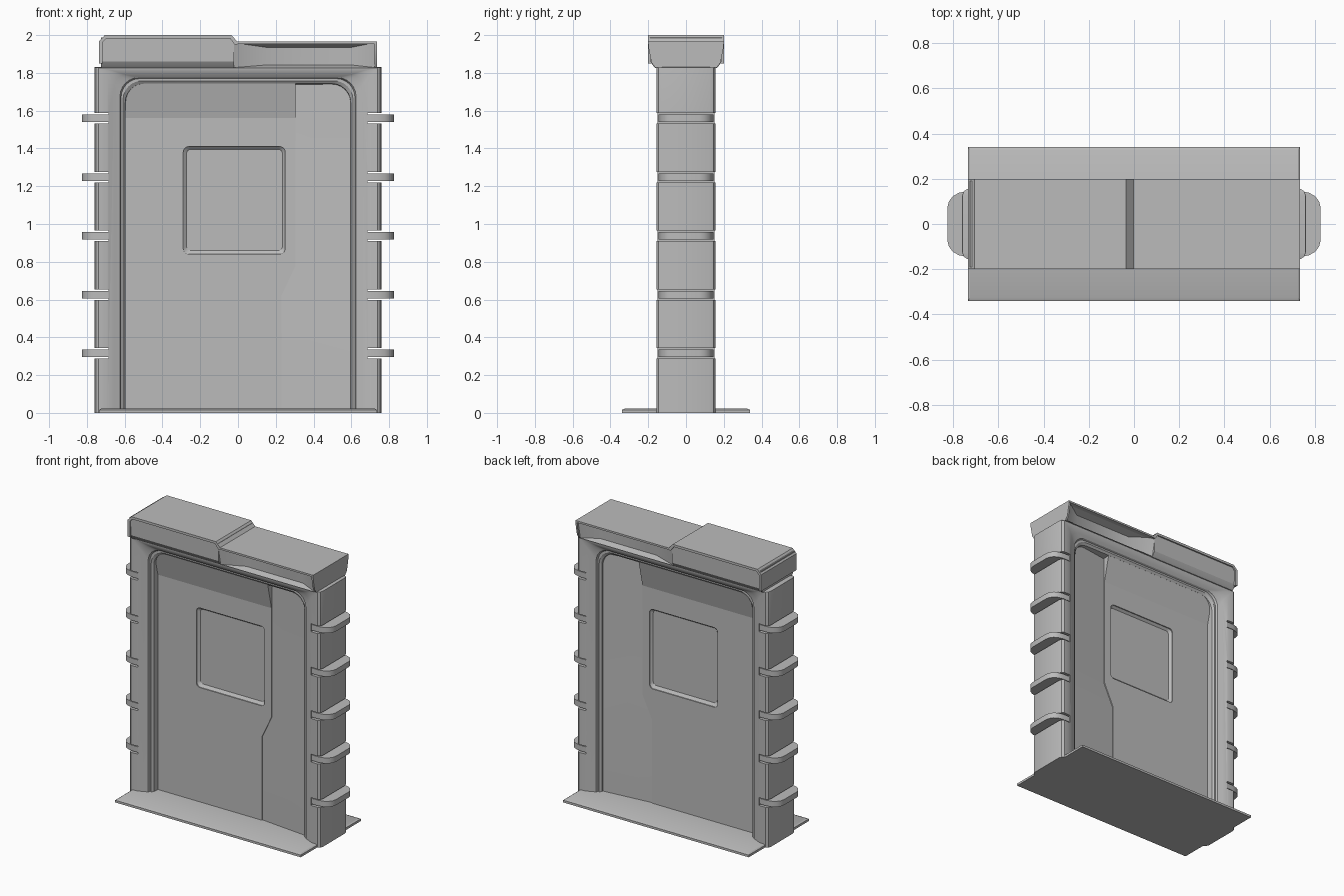
import bpy, bmesh
from math import sin, cos, pi, radians

cube = bpy.data.objects.get("Cube")
if cube:
    bpy.data.objects.remove(cube, do_unlink=True)

grey = bpy.data.materials.new("plain grey")
grey.use_nodes = True
grey.diffuse_color = (0.5, 0.5, 0.5, 1)
grey.node_tree.nodes["Principled BSDF"].inputs["Base Color"].default_value = (0.5, 0.5, 0.5, 1)


def loft(name, sections):
    """Skin closed cross-sections in order and cap both ends."""
    bm = bmesh.new()
    rows = [[bm.verts.new(p) for p in s] for s in sections]
    n = len(rows[0])
    for a, b in zip(rows, rows[1:]):
        for i in range(n):
            j = (i + 1) % n
            bm.faces.new((a[i], a[j], b[j], b[i]))
    bm.faces.new(rows[0])
    bm.faces.new(rows[-1])
    bmesh.ops.recalc_face_normals(bm, faces=bm.faces)
    mesh = bpy.data.meshes.new(name)
    bm.to_mesh(mesh)
    bm.free()
    mesh.materials.append(grey)
    obj = bpy.data.objects.new(name, mesh)
    bpy.context.collection.objects.link(obj)
    return obj


def prism_y(name, outline, y0, y1):
    return loft(name, [[(x, y, z) for x, z in outline] for y in (y0, y1)])


def prism_x(name, half, x0, x1):
    """Extrude a front/back symmetric (y, z) half profile along x."""
    ring = half + [(-y, z) for y, z in reversed(half)]
    return loft(name, [[(x, y, z) for y, z in ring] for x in (x0, x1)])


def rect(x0, x1, z0, z1):
    return [(x0, z0), (x1, z0), (x1, z1), (x0, z1)]


def arc(cx, cz, r, start, steps=6):
    return [(cx + r * cos(start + pi / 2 * i / steps), cz + r * sin(start + pi / 2 * i / steps))
            for i in range(steps + 1)]


def rounded(x0, x1, z0, z1, r):
    return (arc(x1 - r, z1 - r, r, 0) + arc(x0 + r, z1 - r, r, pi / 2)
            + arc(x0 + r, z0 + r, r, pi) + arc(x1 - r, z0 + r, r, 1.5 * pi))


def arch(w, top, r, y):
    pts = [(w, 0)] + arc(w - r, top - r, r, 0) + arc(r - w, top - r, r, pi / 2) + [(-w, 0)]
    return [(x, y, z) for x, z in pts]


def cut(target, cutters):
    bpy.context.view_layer.objects.active = target
    for c in cutters:
        c.hide_render = True
        mod = target.modifiers.new("cut", "BOOLEAN")
        mod.operation = "DIFFERENCE"
        mod.solver = "EXACT"
        mod.object = c
        bpy.ops.object.modifier_apply(modifier=mod.name)
        bpy.data.objects.remove(c, do_unlink=True)


def smooth(objs):
    bpy.ops.object.select_all(action="DESELECT")
    for o in objs:
        o.select_set(True)
    bpy.context.view_layer.objects.active = objs[0]
    bpy.ops.object.shade_smooth_by_angle(angle=radians(30))


# Door frame: half width, top, corner radius, depth, from outside to inside
profile = [(.76, 1.83, .001, .125), (.753, 1.829, .001, .145), (.738, 1.827, .002, .155),
           (.69, 1.81, .03, .153), (.655, 1.79, .06, .137), (.625, 1.775, .1, .125),
           (.619, 1.77, .1, .112), (.609, 1.758, .1, .112), (.597, 1.743, .1, .1),
           (.594, 1.738, .1, .05)]
rings = [arch(w, t, r, -y) for w, t, r, y in profile]
rings += [arch(w, t, r, y) for w, t, r, y in reversed(profile)]
frame = loft("door_frame", list(zip(*rings)))

# Clamp ribs seated in slots on both posts
levels = [.315 + .311 * i for i in range(5)]
rib_half = [(.68, .146), (.74, .146), (.775, .138), (.803, .122), (.82, .097), (.826, .07)]
rib_ring = rib_half + [(x, -y) for x, y in reversed(rib_half)]
slots = []
for side in (-1, 1):
    for z in levels:
        slots.append(prism_y("slot_cutter", rect(*sorted((side * .685, side * .85)), z - .028, z + .028),
                             -.3, .3))
        loft("post_rib", [[(side * x, y, z + h) for x, y in rib_ring] for h in (-.02, .02)])
cut(frame, slots)

# Sliding door with a recessed window on both faces
seam = [(.305, 1.745), (.305, .78), (.23, .62), (.23, 0)]
door = prism_y("door_panel", [(-.6, 0), (-.6, 1.745)] + seam, -.057, .057)
outer = rounded(-.29, .25, .84, 1.41, .03)
inner = rounded(-.272, .235, .86, 1.395, .022)
cutters = []
for s in (-1, 1):
    cutters.append(loft("window_cutter", [[(x, s * y, z) for x, z in o] for o, y in
                                          ((outer, .1), (outer, .05), (inner, .035))]))
cut(door, cutters)

# Sloped lintel and jamb around the door
prism_x("lintel", [(.057, 1.56), (.1, 1.745)], -.6, .305)
loft("jamb", [[(x, -.05, z), (.6, -.088, z), (.6, .088, z), (x, .05, z)] for x, z in seam])

# Raised half of the header: body and folded cover
prism_x("header_body_high", [(.162, 1.825), (.172, 1.835), (.188, 1.86), (.19, 1.987)], -.725, -.022)
prism_y("header_cover_high",
        [(-.735, 1.85), (-.735, 1.968), (-.705, 2), (-.035, 2), (-.003, 1.965),
         (-.003, 1.95), (-.018, 1.95), (-.042, 1.983), (-.698, 1.983), (-.717, 1.962), (-.717, 1.85)],
        -.2, .2)

# Low half of the header: roof, recessed body, end plate
prism_y("header_roof_low", rect(-.02, .735, 1.952, 1.965), -.2, .2)
mouth, back = rect(-.022, .725, 1.828, 1.96), rect(.15, .6, 1.842, 1.935)


def ring_at(outline, y, y_low):
    return [(x, y_low if z < 1.9 else y, z) for x, z in outline]


loft("header_body_low", [ring_at(back, -.12, -.12), ring_at(mouth, -.192, -.165),
                         ring_at(mouth, .192, .165), ring_at(back, .12, .12)])
prism_x("header_end_plate", [(.163, 1.828), (.183, 1.855), (.198, 1.93), (.2, 1.965)], .722, .735)

# Floor plate with a shallow raised top
floor = [(.735, .34, 0), (.735, .34, .016), (.725, .325, .022)]
loft("floor_plate", [[(-x, -y, z), (x, -y, z), (x, y, z), (-x, y, z)] for x, y, z in floor])

smooth([o for o in bpy.context.scene.objects if o.type == "MESH"])
